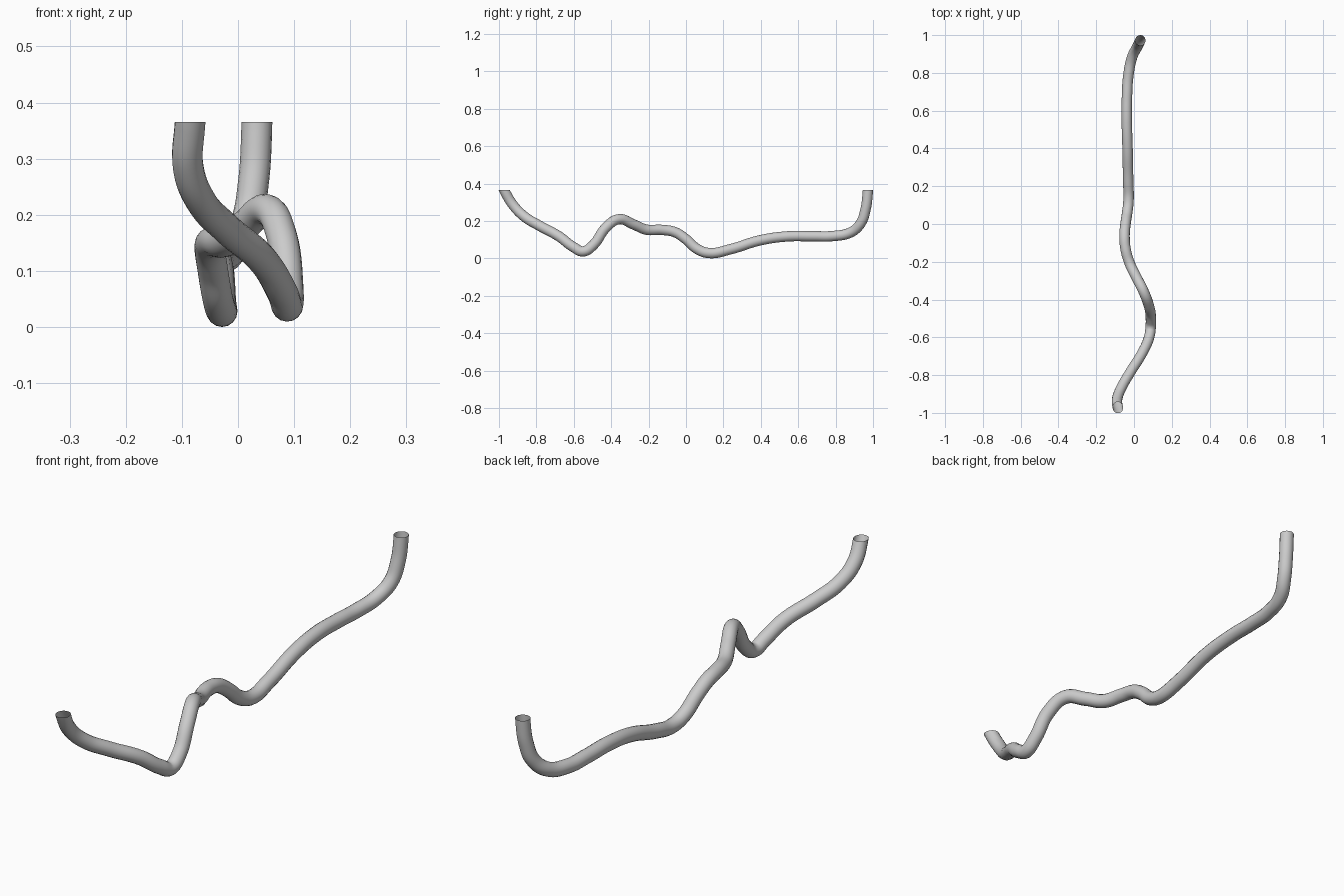
import bpy, bmesh

if "Cube" in bpy.data.objects:
    bpy.data.objects.remove(bpy.data.objects["Cube"])

RADIUS = 0.0275
TOP = 0.368

# Centre line of the bent tube, front end to back end (overshoots the trim height)
path = [
    (-0.078, -1.000, 0.435), (-0.086, -0.968, 0.360), (-0.089, -0.926, 0.290),
    (-0.066, -0.865, 0.227), (-0.020, -0.785, 0.178), (0.045, -0.680, 0.121),
    (0.080, -0.600, 0.062), (0.088, -0.550, 0.040), (0.089, -0.495, 0.075),
    (0.078, -0.430, 0.165), (0.052, -0.360, 0.212), (0.012, -0.280, 0.184),
    (-0.022, -0.210, 0.156), (-0.045, -0.130, 0.155), (-0.050, -0.060, 0.143),
    (-0.045, 0.000, 0.105), (-0.036, 0.060, 0.053), (-0.029, 0.125, 0.031),
    (-0.031, 0.235, 0.051), (-0.034, 0.395, 0.099), (-0.038, 0.540, 0.120),
    (-0.037, 0.680, 0.121), (-0.030, 0.785, 0.122), (-0.010, 0.883, 0.143),
    (0.015, 0.934, 0.191), (0.028, 0.960, 0.265), (0.033, 0.971, 0.345),
    (0.034, 0.975, 0.430),
]

# Smooth swept tube with open ends
curve = bpy.data.curves.new("bent_tube", "CURVE")
curve.dimensions = "3D"
curve.bevel_depth = RADIUS
curve.bevel_resolution = 6
curve.resolution_u = 8
curve.use_fill_caps = False
spline = curve.splines.new("BEZIER")
spline.bezier_points.add(len(path) - 1)
for point, co in zip(spline.bezier_points, path):
    point.co = co
    point.handle_left_type = point.handle_right_type = "AUTO"

tube = bpy.data.objects.new("bent_tube", curve)
bpy.context.collection.objects.link(tube)
bpy.context.view_layer.objects.active = tube
tube.select_set(True)
bpy.ops.object.convert(target="MESH")
tube = bpy.context.object

# Trim both ends level
bm = bmesh.new()
bm.from_mesh(tube.data)
bmesh.ops.bisect_plane(bm, geom=bm.verts[:] + bm.edges[:] + bm.faces[:],
                       plane_co=(0, 0, TOP), plane_no=(0, 0, 1), clear_outer=True)
low = min(v.co.z for v in bm.verts)
bmesh.ops.translate(bm, verts=bm.verts[:], vec=(0, 0, -low))
bmesh.ops.recalc_face_normals(bm, faces=bm.faces[:])
bm.to_mesh(tube.data)
bm.free()
bpy.ops.object.shade_smooth()
